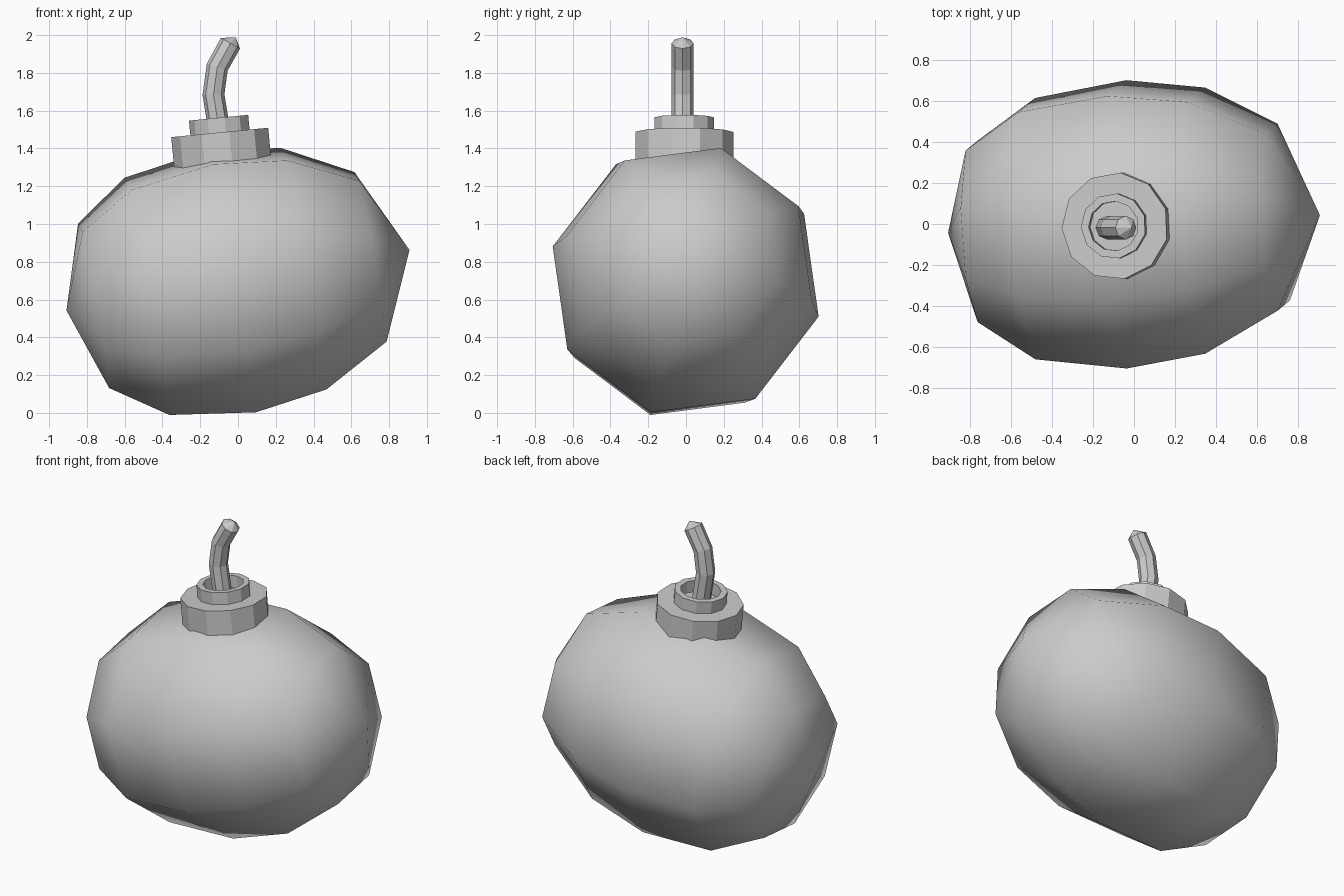
import bpy, bmesh
from math import sin, cos, pi, radians
from mathutils import Vector, Matrix

if "Cube" in bpy.data.objects:
    bpy.data.objects.remove(bpy.data.objects["Cube"])


def finish(name, bm, matrix=None, smooth=False):
    if matrix:
        bmesh.ops.transform(bm, matrix=matrix, verts=bm.verts)
    bmesh.ops.recalc_face_normals(bm, faces=bm.faces)
    for f in bm.faces:
        f.smooth = smooth
    me = bpy.data.meshes.new(name)
    bm.to_mesh(me)
    bm.free()
    ob = bpy.data.objects.new(name, me)
    bpy.context.collection.objects.link(ob)
    return ob


def skin(rings):
    """Bridge successive rings; a ring of one point becomes a pole."""
    bm = bmesh.new()
    vr = [[bm.verts.new(p) for p in r] for r in rings]
    for a, b in zip(vr, vr[1:]):
        n = max(len(a), len(b))
        for i in range(n):
            j = (i + 1) % n
            quad = [a[i % len(a)], a[j % len(a)], b[j % len(b)], b[i % len(b)]]
            bm.faces.new(list(dict.fromkeys(quad)))
    return bm


def lathe(profile, sides, start):
    """Turn (radius, height) points around z."""
    rings = []
    for r, z in profile:
        if r == 0:
            rings.append([Vector((0, 0, z))])
        else:
            angs = [radians(start) + 2 * pi * i / sides for i in range(sides)]
            rings.append([Vector((r * cos(a), r * sin(a), z)) for a in angs])
    return skin(rings)


# body: eight-sided smooth ball lying along x, slightly tilted
body_profile = [(0, -.923), (.458, -.777), (.66, -.49), (.728, -.037),
                (.672, .353), (.472, .713), (0, .923)]
# cyclic axis swap: local z -> x, local x -> y, local y -> z
swap = Matrix(((0, 0, 1, 0), (1, 0, 0, 0), (0, 1, 0, 0), (0, 0, 0, 1)))
tilt = Matrix.Rotation(radians(2.7), 4, 'Z') @ Matrix.Rotation(radians(-10), 4, 'Y')
finish("body", lathe(body_profile, 8, 30),
       Matrix.Translation((0, 0, .702)) @ tilt @ swap, smooth=True)

# collar: stepped neck with a recessed hole
collar_profile = [(0, -.2), (.262, -.2), (.262, 0), (.16, 0), (.16, .078),
                  (.122, .078), (.122, .0), (0, .0)]
finish("collar", lathe(collar_profile, 11, 84),
       Matrix.Translation((-.093, -.01, 1.485)) @ Matrix.Rotation(radians(-5.5), 4, 'Y'))

# fuse: bent eight-sided cord with a pointed end
path = [Vector((x, -.018, z)) for x, z in
        [(-.095, 1.47), (-.13, 1.685), (-.11, 1.83), (-.04, 1.957)]]
tip = Vector((-.012, -.018, 1.988))
side = Vector((0, 1, 0))
rings = []
for i, p in enumerate(path):
    t_in = (p - path[max(i - 1, 0)]).normalized()
    t_out = (path[min(i + 1, len(path) - 1)] - p).normalized()
    across = side.cross((t_in + t_out).normalized())
    angs = [2 * pi * k / 8 for k in range(8)]
    rings.append([p + .058 * (side * cos(a) + across * sin(a)) for a in angs])
finish("fuse", skin([[path[0]]] + rings + [[tip]]))
